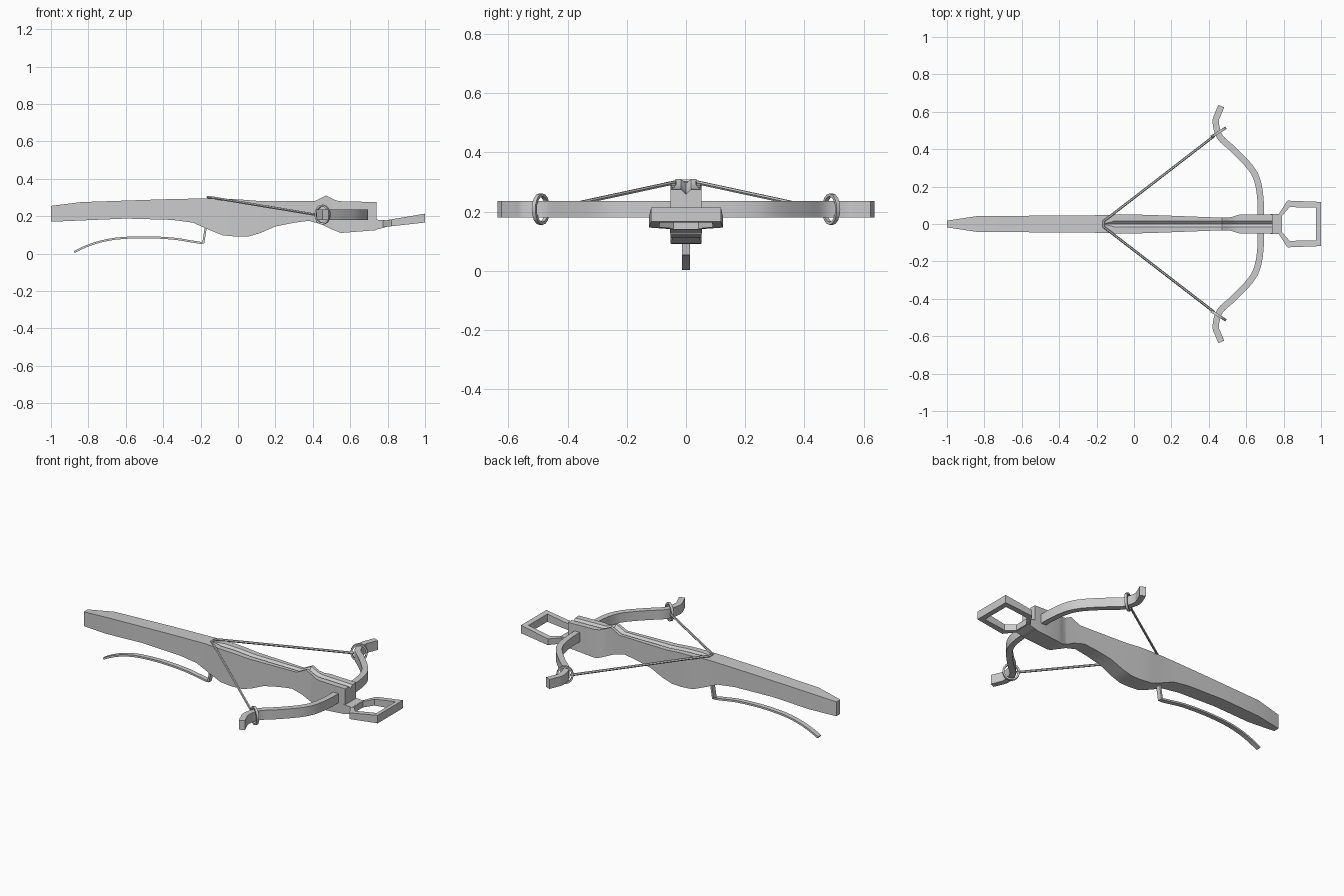
import bpy, bmesh, math
from mathutils import Vector

cube = bpy.data.objects.get("Cube")
if cube:
    bpy.data.objects.remove(cube, do_unlink=True)

grey = bpy.data.materials.new("plain grey")
grey.use_nodes = True
colour = (0.6, 0.6, 0.6, 1)
grey.diffuse_color = colour
grey.node_tree.nodes["Principled BSDF"].inputs["Base Color"].default_value = colour


def finish(obj, angle=30):
    """Give an object its material and shading."""
    obj.data.materials.clear()
    obj.data.materials.append(grey)
    bpy.ops.object.select_all(action="DESELECT")
    obj.select_set(True)
    bpy.context.view_layer.objects.active = obj
    bpy.ops.object.shade_smooth_by_angle(angle=math.radians(angle))
    return obj


def loft(name, rings, closed=False):
    """Skin a list of matching rings; cap the ends unless closed."""
    bm = bmesh.new()
    rows = [[bm.verts.new(p) for p in ring] for ring in rings]
    pairs = list(zip(rows, rows[1:]))
    if closed:
        pairs.append((rows[-1], rows[0]))
    else:
        bm.faces.new(rows[0])
        bm.faces.new(rows[-1])
    for a, b in pairs:
        for i in range(len(a)):
            j = (i + 1) % len(a)
            bm.faces.new((a[i], a[j], b[j], b[i]))
    bmesh.ops.recalc_face_normals(bm, faces=bm.faces)
    mesh = bpy.data.meshes.new(name)
    bm.to_mesh(mesh)
    bm.free()
    obj = bpy.data.objects.new(name, mesh)
    bpy.context.collection.objects.link(obj)
    return finish(obj)


def along(profile, x):
    """Straight-line lookup in a profile of (x, value) points."""
    for (x0, v0), (x1, v1) in zip(profile, profile[1:]):
        if x <= x1:
            return v0 + (v1 - v0) * max(0, x - x0) / (x1 - x0)
    return profile[-1][1]


def smooth(points, steps=4):
    """Catmull-Rom resampling of a 2D path."""
    p = [Vector(q) for q in points]
    p = [2 * p[0] - p[1]] + p + [2 * p[-1] - p[-2]]
    out = []
    for a, b, c, d in zip(p, p[1:], p[2:], p[3:]):
        for s in range(steps):
            t = s / steps
            out.append(0.5 * (2 * b + (c - a) * t + (2 * a - 5 * b + 4 * c - d) * t * t
                              + (3 * b - a - 3 * c + d) * t ** 3))
    return out + [p[-2]]


def strip(name, path, thick, place):
    """Flat bar along a 2D path; place(u, v, side) sets it in space."""
    rings = []
    for i, p in enumerate(path):
        d = (path[min(i + 1, len(path) - 1)] - path[max(i - 1, 0)]).normalized()
        n = Vector((-d.y, d.x)) * thick / 2
        a, b = p + n, p - n
        rings.append([place(*a, 1), place(*b, 1), place(*b, -1), place(*a, -1)])
    return loft(name, rings)


# Stock: top, underside, half width and arrow groove along its length
top = [(-1, .255), (-.84, .275), (-.4, .29), (-.18, .295), (0, .29), (.1, .282),
       (.41, .28), (.47, .31), (.51, .29), (.54, .28), (.74, .275)]
under = [(-1, .17), (-.6, .187), (-.35, .18), (-.24, .165), (-.15, .125), (-.08, .097),
         (0, .09), (.06, .092), (.12, .11), (.2, .145), (.3, .165), (.38, .175),
         (.45, .155), (.5, .13), (.55, .11), (.74, .125)]
half = [(-1, .018), (-.84, .042), (-.18, .047), (-.05, .052), (.1, .048), (.41, .036),
        (.51, .034), (.57, .052), (.74, .052)]
groove = [(-.16, 0), (-.1, .016), (.74, .016)]
stations = sorted({x for prof in (top, under, half, groove) for x, _ in prof})
rings = []
for x in stations:
    t, u, h, g = (along(prof, x) for prof in (top, under, half, groove))
    rings.append([(x, -h, u), (x, h, u), (x, h, t), (x, g + .001, t), (x, 0, t - g),
                  (x, -g - .001, t), (x, -h, t)])
loft("stock", rings)

# Bow: one half, mirrored, swept as an upright flat bar
limb = [(.677, .12), (.66, .23), (.62, .305), (.535, .395), (.46, .465),
        (.437, .545), (.45, .59), (.467, .63)]
bow_path = [(x, -y) for x, y in reversed(limb)] + [(.677, 0)] + limb
strip("bow", smooth(bow_path), .034, lambda u, v, s: (u, v, .208 + s * .028))

# Trigger lever hanging below the stock
lever = smooth([(-.186, .055), (-.25, .065), (-.35, .08), (-.5, .087), (-.65, .08),
                (-.75, .06), (-.82, .035), (-.875, .008)])
lever = [Vector((-.172, .14))] + lever
strip("trigger_lever", lever, .011, lambda u, v, s: (u, s * .014, v))

# Foot stirrup: a tilted six-sided frame
outer = [(.775, .055), (.82, .125), (1, .118)]
inner = [(.79, .042), (.832, .09), (.972, .088)]


def around(side):
    return side + [(x, -y) for x, y in reversed(side)]


def tilt(x, y, s):
    d = x - .775
    return (x, y, .158 + .14 * d + s * (.017 + .03 * d))


loft("stirrup", [[tilt(*o, 1), tilt(*o, -1), tilt(*i, -1), tilt(*i, 1)]
                 for o, i in zip(around(outer), around(inner))], closed=True)
loft("stirrup_mount", [[(x, -.054, lo), (x, .054, lo), (x, .054, hi), (x, -.054, hi)]
                       for x, lo, hi in ((.73, .126, .182), (.785, .14, .178))])

# Bowstring: a round cord drawn back over the stock
arm = [(.43, .472, .205), (-.13, .04, .298), (-.162, .016, .302)]
cord = bpy.data.curves.new("bowstring", "CURVE")
cord.dimensions = "3D"
cord.bevel_depth = .007
cord.bevel_resolution = 1
cord.use_fill_caps = True
line = cord.splines.new("POLY")
route = arm + [(x, -y, z) for x, y, z in reversed(arm)]
line.points.add(len(route) - 1)
for point, co in zip(line.points, route):
    point.co = (*co, 1)
string = bpy.data.objects.new("bowstring", cord)
bpy.context.collection.objects.link(string)
bpy.context.view_layer.update()
bpy.ops.object.select_all(action="DESELECT")
string.select_set(True)
bpy.context.view_layer.objects.active = string
bpy.ops.object.convert(target="MESH")
finish(bpy.context.object, 50)

# String loops: oval rings round the bow tips
for name, s in (("left_string_loop", 1), ("right_string_loop", -1)):
    turn = s * math.radians(32)
    rings = []
    for k in range(16):
        a = math.tau * k / 16
        ring = []
        for dr, dn in ((-1, -1), (1, -1), (1, 1), (-1, 1)):
            r = dr * .005
            w = (.042 + r) * math.cos(a)
            n = dn * .007
            ring.append((.452 + w * math.cos(turn) - n * math.sin(turn),
                         s * .49 + w * math.sin(turn) + n * math.cos(turn),
                         .208 + (.048 + r) * math.sin(a)))
        rings.append(ring)
    loft(name, rings, closed=True)
